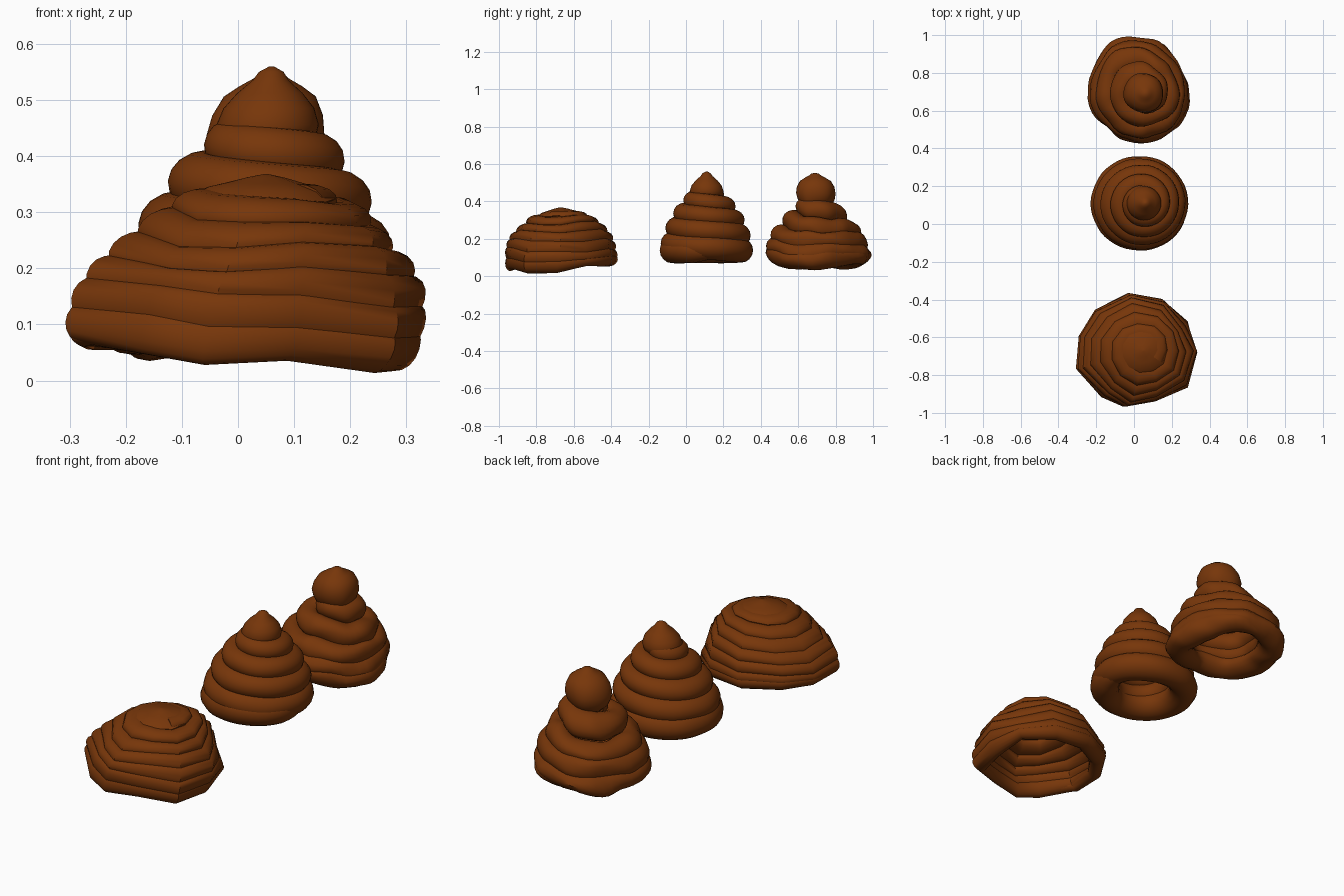
import bpy, bmesh
from math import sin, cos, pi, atan2, hypot
from mathutils import Vector, noise

if "Cube" in bpy.data.objects:
    bpy.data.objects.remove(bpy.data.objects["Cube"])

mat = bpy.data.materials.new("brown")
mat.diffuse_color = (0.185, 0.037, 0.003, 1)
mat.use_nodes = True
mat.node_tree.nodes["Principled BSDF"].inputs["Base Color"].default_value = mat.diffuse_color


def lerp_keys(keys, t):
    for a, b in zip(keys, keys[1:]):
        if t <= b[0]:
            f = (t - a[0]) / (b[0] - a[0])
            return [p + (q - p) * f for p, q in zip(a[1:], b[1:])]
    return keys[-1][1:]


def around(table, a):
    u = (a / (2 * pi) % 1) * len(table)
    i = int(u)
    f = u - i
    return table[i % len(table)] * (1 - f) + table[(i + 1) % len(table)] * f


def bridge(bm, rings):
    n = len(rings[0])
    for a, b in zip(rings, rings[1:]):
        for i in range(n):
            j = (i + 1) % n
            bm.faces.new((a[i], a[j], b[j], b[i]))
    bm.faces.new(rings[0][::-1])
    bm.faces.new(rings[-1])


def pile(name, center, keys, tip, lean, phase, outline, sag, rough, freq=9, fade=2,
         steps=48, sides=16):
    """keys: turn, coil radius, z, tube half width, tube half height; tip: radius, z"""
    top = tip[-1][1]
    base = max(k[1] + k[3] for k in keys)
    bm = bmesh.new()
    # spiralling coil, rising clockwise
    rings = []
    for s in range(int(keys[-1][0] * steps) + 1):
        t = s / steps
        R, z, w, h = lerp_keys(keys, t)
        a = phase - 2 * pi * t
        ring = []
        for k in range(sides):
            b = 2 * pi * k / sides
            r = max(R + w * cos(b), 0.004)
            ring.append(bm.verts.new((r * cos(a), r * sin(a), z + h * sin(b))))
        rings.append(ring)
    bridge(bm, rings)
    # pointed crown
    seg = min(steps, 40)
    bridge(bm, [[bm.verts.new((r * cos(2 * pi * k / seg), r * sin(2 * pi * k / seg), z))
                 for k in range(seg)] for r, z in tip])
    # uneven outline, sagging and leaning
    for v in bm.verts:
        x, y, z = v.co
        a, r = atan2(y, x), hypot(x, y)
        up = min(max(z / top, 0), 1)
        keep = 1 - up ** fade
        f = 1 + (around(outline, a) / base - 1) * keep
        n = noise.noise_vector(Vector((x * freq, y * freq, z * freq + center[1] * 5))) * rough
        x, y = x * f + n.x * keep, y * f + n.y * keep
        z += around(sag, a) * (1 - up) + n.z * 0.8 * keep
        v.co = (x + center[0] + lean[0] * up, y + center[1] + lean[1] * up, max(z, 0))
    bmesh.ops.recalc_face_normals(bm, faces=bm.faces)
    me = bpy.data.meshes.new(name)
    bm.to_mesh(me)
    bm.free()
    me.materials.append(mat)
    ob = bpy.data.objects.new(name, me)
    bpy.context.collection.objects.link(ob)
    bpy.ops.object.select_all(action='DESELECT')
    ob.select_set(True)
    bpy.context.view_layer.objects.active = ob
    bpy.ops.object.shade_smooth_by_angle(angle=0.7)


# neat swirl in the middle
pile("neat_swirl", (0.02, 0.11),
     [(0, .18, .135, .03, .03), (.15, .182, .135, .066, .066), (.9, .182, .138, .066, .066),
      (1.9, .172, .225, .062, .06), (2.9, .14, .305, .06, .055), (3.9, .095, .38, .055, .05),
      (4.8, .05, .435, .045, .045), (5, .03, .445, .03, .03)],
     [(.05, .40), (.085, .43), (.09, .455), (.08, .485), (.058, .512), (.032, .535),
      (.022, .55), (.004, .56)],
     (0.04, 0), 0.5, [.26, .25, .26, .25], [0] * 4, 0.004)

# slumping swirl at the back, big soft coil below the crown
pile("slumped_swirl", (0.02, 0.71),
     [(0, .21, .095, .03, .03), (.15, .215, .095, .062, .055), (.9, .215, .1, .062, .055),
      (1.9, .21, .165, .056, .055), (2.9, .18, .22, .056, .05), (3.5, .13, .275, .06, .06),
      (4.3, .075, .345, .065, .065), (4.8, .03, .38, .05, .05)],
     [(.05, .34), (.09, .38), (.102, .41), (.107, .44), (.1, .475), (.082, .507),
      (.055, .525), (.032, .538), (.02, .548), (.004, .552)],
     (0.04, -0.02), 2.0,
     [.26, .25, .27, .29, .30, .28, .265, .27, .27, .28, .28, .28],
     [0, .01, .02, .01, 0, -.01, 0, 0, .01, .03, .01, -.01], 0.02)

# collapsed heap at the front: thin angular folds over a hollow
pile("collapsed_heap", (0, -0.69),
     [(0, .27, .055, .02, .02), (.15, .275, .055, .035, .04), (.9, .275, .06, .035, .04),
      (1.9, .27, .105, .035, .045), (2.9, .25, .155, .035, .042), (3.9, .22, .205, .04, .04),
      (4.9, .18, .25, .045, .038), (5.9, .13, .295, .055, .035), (6.8, .06, .325, .06, .03)],
     [(.1, .30), (.13, .325), (.11, .34), (.07, .352), (.035, .362), (.004, .368)],
     (0.05, 0.02), 4.0,
     [.32, .32, .33, .32, .33, .31, .32, .30, .28, .31, .28, .32],
     [.0, .03, .02, .03, .04, .04, .05, .03, .02, .02, .01, -.01], 0.04, 5, 5, 11)
